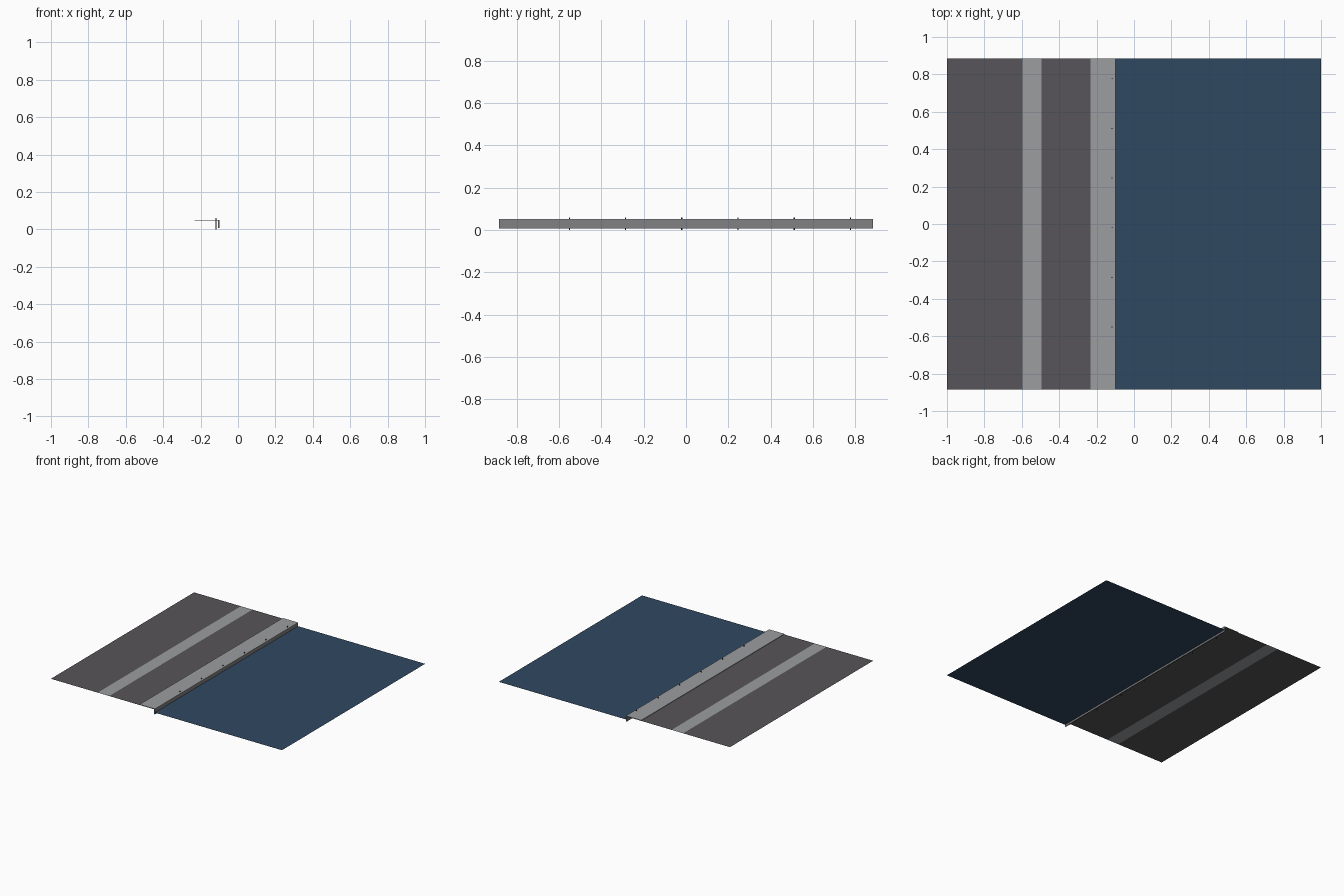
import bpy

if "Cube" in bpy.data.objects:
    bpy.data.objects.remove(bpy.data.objects["Cube"])

W = 1.77          # length of the quay along y


def material(name, rgb):
    m = bpy.data.materials.new(name)
    m.diffuse_color = (*rgb, 1)
    m.use_nodes = True
    m.node_tree.nodes["Principled BSDF"].inputs["Base Color"].default_value = m.diffuse_color
    return m


asphalt = material("asphalt", (0.095, 0.09, 0.10))
concrete = material("concrete", (0.33, 0.34, 0.35))
water_mat = material("water", (0.03, 0.065, 0.12))
stone = material("stone", (0.22, 0.22, 0.23))
iron = material("iron", (0.03, 0.03, 0.03))


def finish(ob, name, mat):
    ob.name = name
    ob.data.materials.append(mat)
    return ob


def sheet(name, x0, x1, z, mat):
    bpy.ops.mesh.primitive_plane_add(size=1, location=((x0 + x1) / 2, 0, z))
    ob = bpy.context.object
    ob.scale = (x1 - x0, W, 1)
    return finish(ob, name, mat)


def box(name, x0, x1, z0, z1, mat):
    bpy.ops.mesh.primitive_cube_add(size=1, location=((x0 + x1) / 2, 0, (z0 + z1) / 2))
    ob = bpy.context.object
    ob.scale = (x1 - x0, W, z1 - z0)
    return finish(ob, name, mat)


# water surface, part way up the quay wall
sheet("water", -0.10, 1.0, 0.022, water_mat)

# paved ground with a lighter strip between
sheet("rear_pavement", -1.0, -0.595, 0.046, asphalt)
sheet("light_strip", -0.595, -0.495, 0.046, concrete)
sheet("front_pavement", -0.495, -0.11, 0.046, asphalt)

# raised quay edge slab and the wall facing the water
box("quay_edge_slab", -0.232, -0.10, 0.047, 0.051, concrete)
box("quay_wall", -0.108, -0.10, 0.008, 0.047, stone)

# mooring posts behind the wall
for i in range(6):
    bpy.ops.mesh.primitive_cylinder_add(vertices=8, radius=0.003, depth=0.06,
                                        location=(-0.117, 0.777 - 0.2656 * i, 0.03))
    finish(bpy.context.object, f"mooring_post_{i + 1}", iron)
